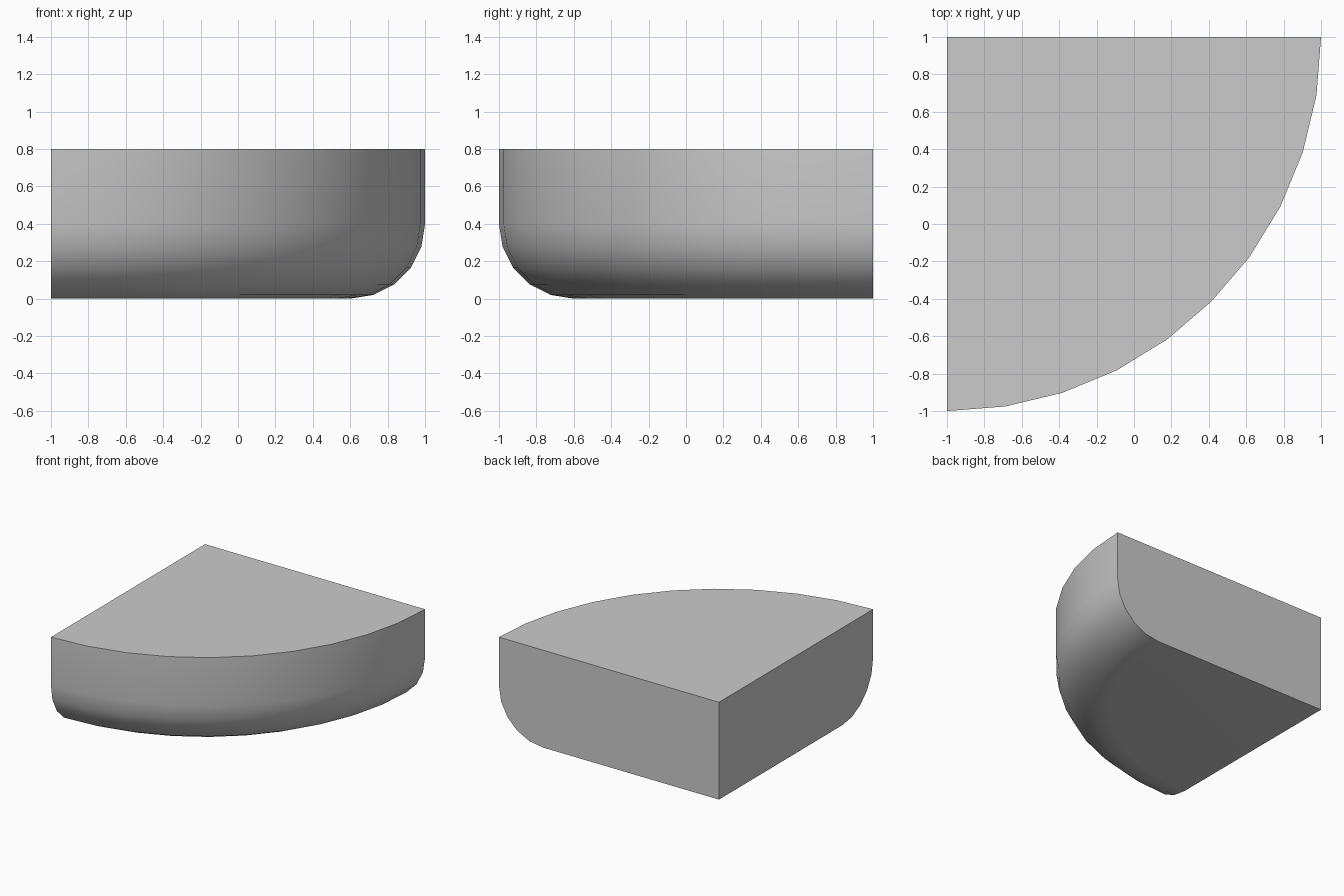
import bpy, bmesh
from math import cos, sin, pi, radians

if "Cube" in bpy.data.objects:
    bpy.data.objects.remove(bpy.data.objects["Cube"])

RADIUS, HEIGHT, ROUND = 2.0, 0.8, 0.4
ARC_STEPS, ROUND_STEPS = 10, 5
CX, CY = -1.0, 1.0  # square corner, centre of the quarter circle

# Outer profile (radius, z): rounded bottom edge, then straight wall
profile = [(RADIUS - ROUND + ROUND * sin(t), ROUND - ROUND * cos(t))
           for t in (pi / 2 * i / ROUND_STEPS for i in range(ROUND_STEPS + 1))]
profile.append((RADIUS, HEIGHT))

bm = bmesh.new()
base = bm.verts.new((CX, CY, 0))
top = bm.verts.new((CX, CY, HEIGHT))

# Sweep the profile through a quarter turn
rows = []
for i in range(ARC_STEPS + 1):
    a = -pi / 2 * i / ARC_STEPS
    rows.append([bm.verts.new((CX + r * cos(a), CY + r * sin(a), z)) for r, z in profile])
for p, q in zip(rows, rows[1:]):
    for j in range(len(profile) - 1):
        bm.faces.new((p[j], q[j], q[j + 1], p[j + 1]))

# Flat top, bottom and the two straight sides
bm.faces.new([top] + [r[-1] for r in rows])
bm.faces.new([base] + [r[0] for r in rows])
bm.faces.new([base] + rows[0] + [top])
bm.faces.new([base] + rows[-1] + [top])
bmesh.ops.recalc_face_normals(bm, faces=bm.faces)

mesh = bpy.data.meshes.new("rounded_quarter_block")
bm.to_mesh(mesh)
bm.free()
block = bpy.data.objects.new("rounded_quarter_block", mesh)
bpy.context.collection.objects.link(block)

# Smooth curved wall, crisp flat edges
bpy.context.view_layer.objects.active = block
block.select_set(True)
bpy.ops.object.shade_smooth_by_angle(angle=radians(30))
